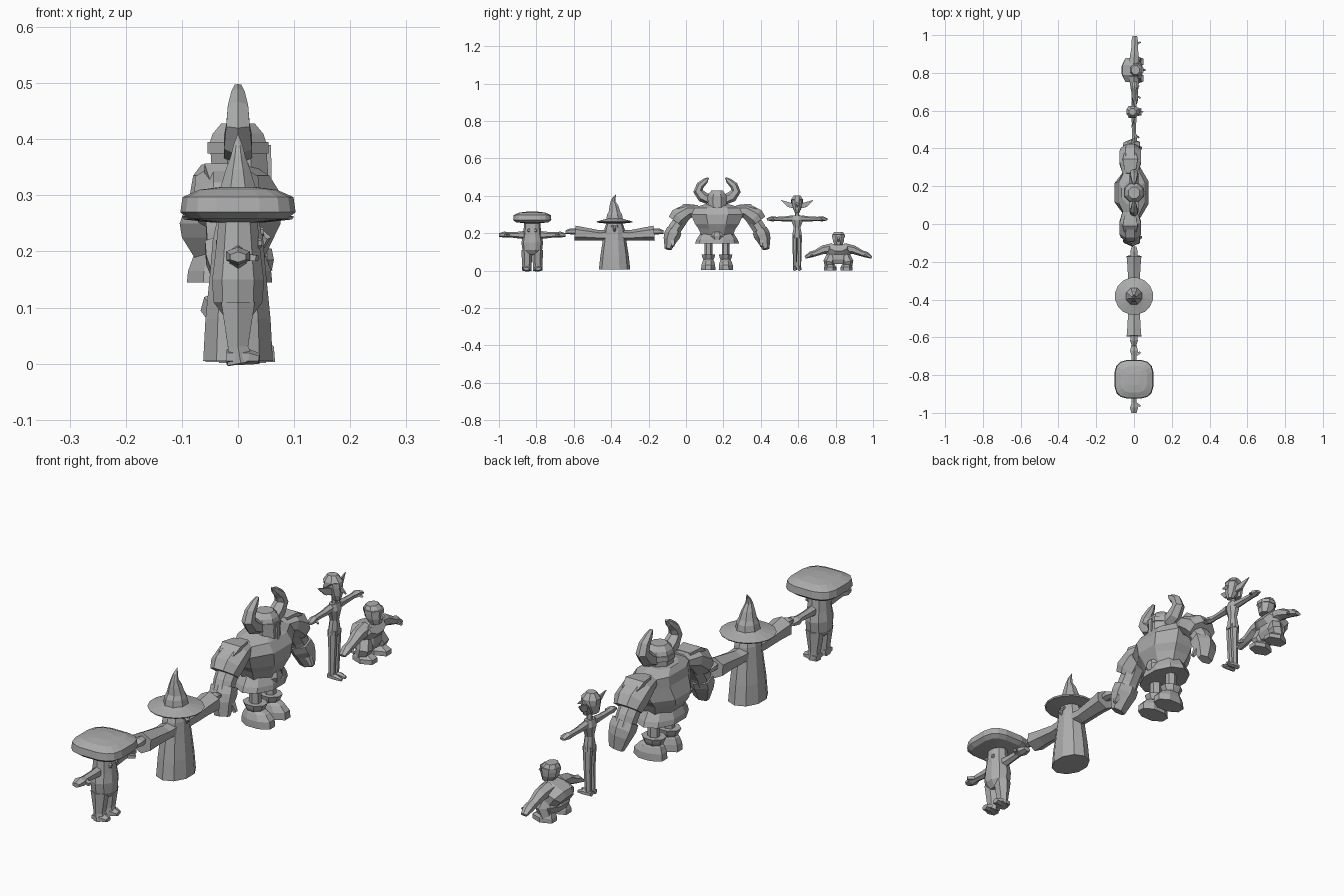
import bpy, bmesh, math
from mathutils import Vector

grey = bpy.data.materials.new("plain_grey")
grey.diffuse_color = (0.42, 0.42, 0.42, 1)
X, Y, Z = Vector((1, 0, 0)), Vector((0, 1, 0)), Vector((0, 0, 1))


def tube(name, pts, radii, n=8, y0=0.0, flat=None, e=1.0):
    """Skin n-sided rings along a path; radii are half sizes (side, other)."""
    bm = bmesh.new()
    pts = [Vector(p) + Vector((0, y0, 0)) for p in pts]
    ph = math.pi / n
    k = 1 / math.cos(ph) if e == 1 else 1
    rings = []
    for i, p in enumerate(pts):
        t = flat or (pts[min(i + 1, len(pts) - 1)] - pts[max(i - 1, 0)]).normalized()
        ref = Y if abs(t.x) > 0.8 else X
        u = (ref - t * ref.dot(t)).normalized()
        v = t.cross(u)
        a, b = radii[i]
        ring = []
        for j in range(n):
            q = 2 * math.pi * j / n + ph
            c, s = math.cos(q), math.sin(q)
            c = math.copysign(abs(c) ** e, c) * a * k
            s = math.copysign(abs(s) ** e, s) * b * k
            ring.append(bm.verts.new(p + u * c + v * s))
        rings.append(ring)
    for r, q in zip(rings, rings[1:]):
        for j in range(n):
            bm.faces.new((r[j], r[(j + 1) % n], q[(j + 1) % n], q[j]))
    bm.faces.new(rings[0][::-1])
    bm.faces.new(rings[-1])
    bmesh.ops.recalc_face_normals(bm, faces=bm.faces)
    me = bpy.data.meshes.new(name)
    bm.to_mesh(me)
    bm.free()
    me.materials.append(grey)
    ob = bpy.data.objects.new(name, me)
    bpy.context.collection.objects.link(ob)
    return ob


def loft(name, rows, n=8, y0=0.0, e=1.0):
    """Stack of level rings: rows of (z, half x, half y, centre x, centre y)."""
    rows = [tuple(r) + (0,) * (5 - len(r)) for r in rows]
    return tube(name, [(r[3], r[4], r[0]) for r in rows], [(r[1], r[2]) for r in rows], n, y0, Z, e)


def pair(name, pts, radii, n=8, y0=0.0):
    """The same tube on both sides of a figure."""
    for s, side in ((-1, "left"), (1, "right")):
        tube(f"{name}_{side}", [(x, y * s, z) for x, y, z in pts], radii, n, y0)


# ---- mushroom figure
m = -0.822
loft("mushroom_cap", [(0.252, .035, .035), (0.258, .088, .088), (0.27, .104, .103), (0.297, .1, .1),
                      (0.31, .07, .07), (0.315, .03, .03)], 16, m, 0.6)
loft("mushroom_body", [(0.085, .025, .035), (0.11, .044, .05), (0.15, .046, .055), (0.19, .041, .047),
                       (0.26, .034, .04)], 10, m)
pair("mushroom_leg", [(0, .028, .11), (0, .029, .03), (.005, .03, 0.0)],
     [(.03, .026), (.018, .022), (.024, .022)], 6, m)
pair("mushroom_foot", [(-.02, .03, .012), (.02, .031, .012), (.038, .032, .009)],
     [(.02, .012), (.021, .012), (.014, .008)], 6, m)
pair("mushroom_arm", [(0, .03, .19), (0, .08, .19), (0, .125, .192), (0, .15, .192), (0, .178, .19)],
     [(.016, .02), (.014, .015), (.013, .012), (.021, .014), (.014, .008)], 6, m)
pair("mushroom_thumb", [(.01, .13, .19), (.034, .143, .188)], [(.008, .007), (.005, .005)], 4, m)
pair("mushroom_eye", [(.036, .018, .215), (.043, .018, .215)], [(.007, .009), (.005, .006)], 6, m)

# ---- wizard figure
w = -0.382
loft("wizard_robe", [(0.005, .062, .08), (0.08, .058, .072), (0.16, .05, .06), (0.22, .045, .052),
                     (0.27, .034, .036)], 10, w)
loft("hat_brim", [(0.252, .05, .05), (0.257, .096, .094), (0.262, .1, .098), (0.272, .06, .06),
                  (0.278, .04, .04)], 16, w)
loft("hat_cone", [(0.265, .044, .046), (0.30, .037, .04), (0.315, .031, .031), (0.345, .022, .024, 0, -.003),
                  (0.37, .013, .013, 0, -.008), (0.39, .008, .008, 0, -.003), (0.408, .001, .001, 0, .008)], 8, w)
pair("wizard_sleeve", [(0, .03, .19), (0, .08, .188), (0, .15, .195), (0, .212, .2)],
     [(.033, .024), (.031, .024), (.034, .029), (.039, .035)], 6, w)
pair("wizard_hand", [(0, .2, .21), (0, .235, .21), (0, .262, .205)],
     [(.016, .014), (.02, .014), (.012, .008)], 6, w)
pair("wizard_eye", [(.04, .012, .235), (.046, .012, .235)], [(.006, .008), (.004, .006)], 6, w)
tube("wizard_nose", [(.03, 0, .243), (.052, 0, .222), (.045, 0, .208)],
     [(.006, .006), (.008, .008), (.003, .003)], 6, w)

# ---- armoured knight figure
k = 0.166
loft("knight_torso", [(0.185, .06, .082, -.015), (0.225, .082, .1, -.018), (0.25, .09, .118, -.014),
                      (0.30, .082, .14, -.004), (0.335, .068, .135, -.012), (0.355, .045, .06, -.02)], 8, k)
loft("knight_skirt", [(0.145, .076, .112, -.015), (0.165, .074, .105, -.015), (0.21, .058, .078, -.015)], 10, k)
loft("belt_buckle", [(0.165, .008, .018, .052), (0.185, .012, .03, .052), (0.205, .008, .018, .052)], 6, k)
loft("helmet", [(0.27, .044, .04, .01), (0.30, .05, .048, .006), (0.395, .05, .05, 0),
                (0.41, .045, .045, 0), (0.428, .03, .03, 0)], 8, k)
loft("helmet_brow", [(0.375, .054, .053), (0.395, .054, .053)], 8, k)
loft("helmet_nose_guard", [(0.30, .005, .006, .055), (0.39, .007, .009, .052)], 4, k)
pair("horn", [(0, .042, .378), (0, .078, .395), (0, .102, .425), (0, .09, .455), (0, .062, .48), (0, .046, .496)],
     [(.025, .022), (.025, .026), (.021, .022), (.018, .018), (.012, .013), (.006, .003)], 6, k)
pair("pauldron", [(-.02, .10, .325), (-.02, .155, .318), (-.02, .205, .285), (-.02, .222, .262)],
     [(.04, .025), (.056, .04), (.058, .05), (.05, .045)], 8, k)
pair("pauldron_rim", [(-.02, .12, .335), (-.02, .17, .332), (-.02, .205, .31)],
     [(.03, .018), (.04, .026), (.03, .02)], 4, k)
pair("knight_upper_arm", [(-.02, .18, .29), (-.018, .222, .23), (-.015, .238, .195)],
     [(.04, .034), (.038, .036), (.038, .036)], 8, k)
pair("knight_gauntlet", [(-.015, .228, .215), (-.012, .24, .19), (-.008, .25, .165), (.0, .262, .115)],
     [(.044, .036), (.045, .038), (.04, .032), (.028, .016)], 6, k)
pair("knight_thumb", [(.02, .238, .165), (.038, .235, .13)], [(.01, .011), (.006, .006)], 4, k)
pair("knight_leg", [(-.01, .046, .16), (-.01, .046, .05)], [(.02, .018), (.02, .018)], 6, k)
pair("boot_cuff", [(-.01, .046, .053), (-.01, .046, .068), (-.01, .046, .085)],
     [(.03, .024), (.036, .032), (.044, .036)], 8, k)
for s in (-1, 1):
    loft("boot", [(0.003, .062, .038, .004, .047 * s), (0.03, .06, .037, .004, .047 * s),
                  (0.052, .046, .03, -.002, .046 * s), (0.062, .03, .024, -.008, .046 * s)], 8, k)

# ---- elf figure
f = 0.594
loft("elf_head", [(0.308, .012, .012, .012), (0.33, .024, .02, .006), (0.36, .03, .026), (0.38, .03, .027, -.003),
                  (0.395, .018, .018, -.006)], 8, f)
loft("elf_hair", [(0.325, .008, .02, -.026), (0.36, .014, .032, -.022), (0.38, .034, .032, -.006),
                  (0.402, .018, .017, -.008)], 8, f)
tube("elf_nose", [(.022, 0, .358), (.05, 0, .34)], [(.006, .009), (.002, .002)], 4, f)
pair("elf_ear", [(0, .02, .345), (-.005, .045, .352), (-.012, .085, .376)],
     [(.006, .012), (.005, .013), (.001, .001)], 4, f)
loft("elf_neck", [(0.28, .01, .011), (0.32, .009, .009)], 6, f)
loft("elf_body", [(0.175, .02, .026), (0.2, .018, .024), (0.23, .015, .018), (0.27, .021, .032),
                  (0.295, .014, .024)], 8, f)
pair("elf_arm", [(0, .025, .278), (0, .07, .276), (0, .11, .276), (.002, .135, .277), (.005, .161, .274)],
     [(.014, .015), (.011, .011), (.01, .01), (.014, .012), (.01, .005)], 6, f)
pair("elf_thumb", [(.008, .125, .276), (.027, .138, .27)], [(.005, .005), (.003, .003)], 4, f)
pair("elf_leg", [(0, .012, .19), (0, .012, .1), (-.003, .012, .012)],
     [(.017, .012), (.013, .01), (.011, .008)], 6, f)
pair("elf_foot", [(-.018, .012, .01), (.015, .012, .01), (.04, .012, .006)],
     [(.009, .009), (.011, .01), (.006, .005)], 6, f)

# ---- crouching figure
g = 0.815
tube("crouch_body", [(-.05, 0, .072), (-.035, 0, .085), (0, 0, .105), (.03, 0, .125)],
     [(.04, .028), (.062, .042), (.066, .038), (.045, .025)], 8, g, Vector((.8, 0, .6)))
loft("crouch_hips", [(0.035, .03, .055, -.01), (0.06, .042, .062, -.01), (0.1, .035, .05, -.005)], 8, g)
loft("crouch_head", [(0.138, .022, .022, .022), (0.16, .032, .03, .016), (0.19, .033, .032, .012),
                     (0.207, .02, .024, .008)], 8, g)
loft("crouch_brow", [(0.178, .035, .034, .014), (0.192, .035, .034, .014)], 8, g)
tube("crouch_nose", [(.04, 0, .18), (.056, 0, .162)], [(.006, .006), (.008, .005)], 4, g)
pair("crouch_arm", [(.0, .03, .118), (.002, .08, .112), (.004, .125, .092), (.004, .15, .085), (.004, .178, .07)],
     [(.026, .025), (.022, .02), (.016, .014), (.018, .014), (.012, .006)], 6, g)
pair("crouch_thumb", [(.012, .138, .085), (.035, .148, .075)], [(.006, .006), (.003, .003)], 4, g)
pair("crouch_leg", [(0, .038, .075), (.01, .05, .05), (-.005, .046, .015)],
     [(.026, .024), (.026, .026), (.022, .022)], 6, g)
for s in (-1, 1):
    loft("crouch_foot", [(0.001, .042, .028, .008, .044 * s), (0.018, .042, .028, .008, .044 * s),
                         (0.034, .026, .02, -.002, .044 * s)], 6, g)
